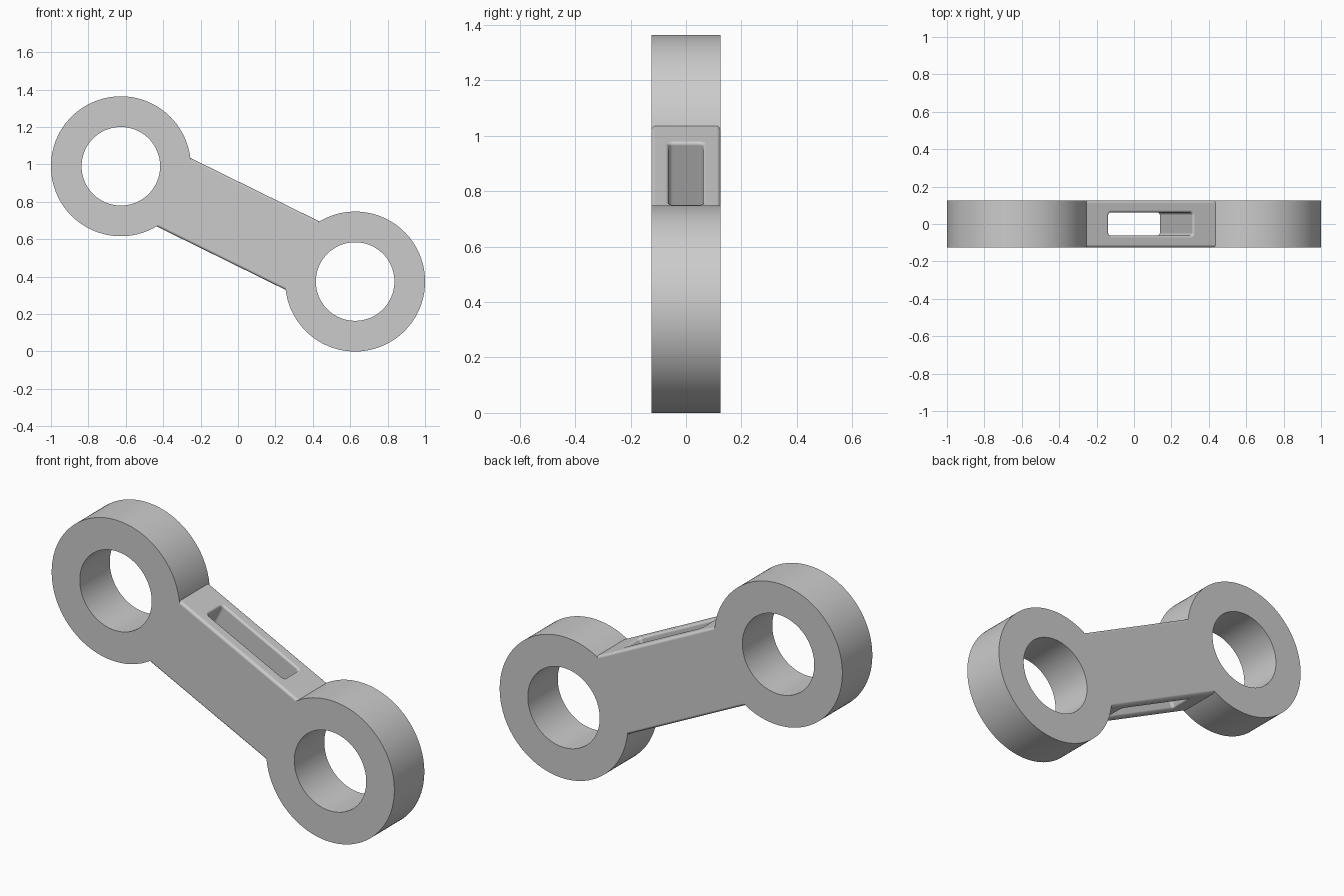
import bpy, bmesh, math

cube = bpy.data.objects.get("Cube")
if cube:
    bpy.data.objects.remove(cube, do_unlink=True)

HALF_DEPTH = 0.125      # half thickness of the whole link
HALF_SPAN = 0.698       # ring centre distance from the middle
OUTER, INNER = 0.374, 0.21
BAR_HALF = 0.204        # half height of the bar
FILLET = 0.012
TILT = math.radians(26.2)

grey = bpy.data.materials.new("light grey")
grey.use_nodes = True
grey.diffuse_color = (0.6, 0.6, 0.6, 1)
grey.node_tree.nodes["Principled BSDF"].inputs["Base Color"].default_value = (0.6, 0.6, 0.6, 1)


def rounded_rect(a, b, r, steps=6):
    """Outline points of a rectangle with half sizes a, b and corner radius r."""
    pts = []
    for i, (sx, sy) in enumerate([(1, 1), (-1, 1), (-1, -1), (1, -1)]):
        for k in range(steps + 1):
            ang = (i + k / steps) * math.pi / 2
            pts.append((sx * (a - r) + r * math.cos(ang), sy * (b - r) + r * math.sin(ang)))
    return pts


def loft(name, loops, cyclic=False):
    """Skin a list of equal point loops; close it up with caps or back to the start."""
    bm = bmesh.new()
    rows = [[bm.verts.new(p) for p in loop] for loop in loops]
    n = len(rows[0])
    pairs = list(zip(rows, rows[1:])) + ([(rows[-1], rows[0])] if cyclic else [])
    for low, high in pairs:
        for i in range(n):
            j = (i + 1) % n
            bm.faces.new((low[i], low[j], high[j], high[i]))
    if not cyclic:
        bm.faces.new(rows[0])
        bm.faces.new(rows[-1])
    bmesh.ops.recalc_face_normals(bm, faces=bm.faces)
    mesh = bpy.data.meshes.new(name)
    bm.to_mesh(mesh)
    bm.free()
    mesh.materials.append(grey)
    ob = bpy.data.objects.new(name, mesh)
    bpy.context.collection.objects.link(ob)
    return ob


def circle(cx, r, y, n=128):
    return [(cx + r * math.cos(2 * math.pi * i / n), y, r * math.sin(2 * math.pi * i / n))
            for i in range(n)]


def combine(target, other, operation):
    mod = target.modifiers.new(operation.lower(), "BOOLEAN")
    mod.operation, mod.object, mod.solver = operation, other, "EXACT"
    bpy.context.view_layer.objects.active = target
    bpy.ops.object.modifier_apply(modifier=mod.name)
    bpy.data.objects.remove(other, do_unlink=True)


# Bar with filleted long edges, ends buried in the rings
section = rounded_rect(HALF_DEPTH, BAR_HALF, 0.015)
link = loft("connecting_link", [[(x, y, z) for y, z in section] for x in (-0.42, 0.42)])

# Ring at each end
for side in (-1, 1):
    cx = side * HALF_SPAN
    ring = loft("end_ring", [circle(cx, r, y) for r, y in (
        (OUTER, -HALF_DEPTH), (OUTER, HALF_DEPTH), (INNER, HALF_DEPTH), (INNER, -HALF_DEPTH))],
        cyclic=True)
    combine(link, ring, "UNION")

# Slot through the bar, flaring to a rounded rim at both mouths
flare = []
for k in range(6):
    ang = k / 5 * math.pi / 2
    flare.append((BAR_HALF - FILLET + FILLET * math.sin(ang), FILLET * (1 - math.cos(ang))))
flare.append((BAR_HALF + 0.03, FILLET))
levels = [(-z, grow) for z, grow in reversed(flare)] + flare
slot = loft("slot_cutter", [
    [(x, y, z) for x, y in rounded_rect(0.25 + grow, 0.062 + grow, 0.015 + grow)]
    for z, grow in levels])
slot.hide_render = True
combine(link, slot, "DIFFERENCE")

# Smooth shading, flat faces kept flat
bpy.ops.object.select_all(action="DESELECT")
link.select_set(True)
bpy.context.view_layer.objects.active = link
bpy.ops.object.shade_smooth_by_angle(angle=math.radians(30))
weighted = link.modifiers.new("weighted_normals", "WEIGHTED_NORMAL")
weighted.keep_sharp = True

# Lean the link so the left-hand ring sits low
link.rotation_euler = (0, TILT, 0)
link.location = (0, 0, 0.682)
